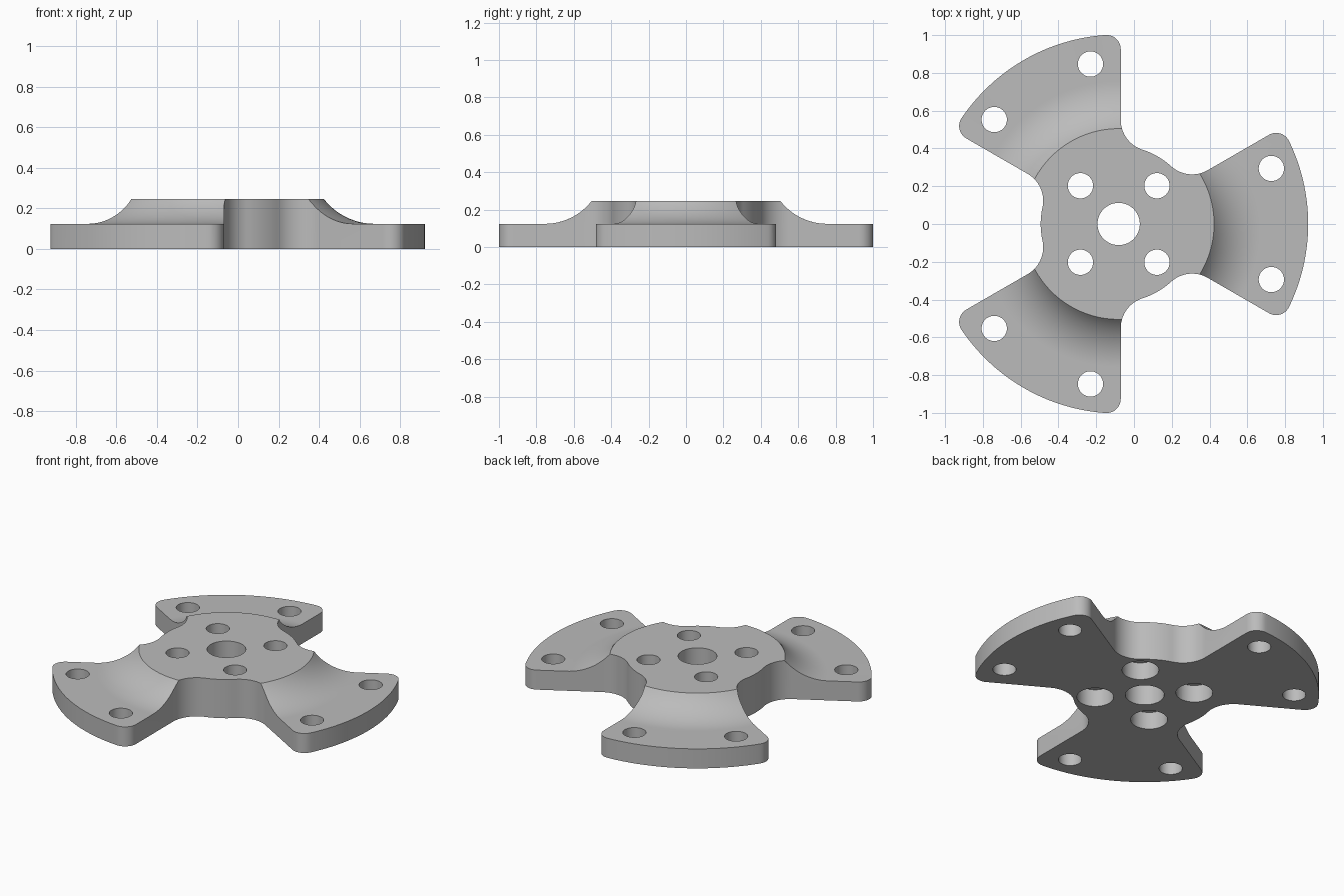
import bpy, bmesh
from math import sin, cos, pi, radians, sqrt, asin, atan2
from mathutils import Vector, Matrix

cube = bpy.data.objects.get("Cube")
if cube:
    bpy.data.objects.remove(cube)

CX = -0.081                    # hub axis sits left of the middle
PLATE, TOP = 0.124, 0.246      # arm and hub heights
R_OUT, R_CORNER = 1.003, 0.075
R_HUB, R_WEB, EDGE = 0.413, 0.165, 0.011
R_STEP, RUN = 0.505, 0.25      # raised hub radius and length of its sweep


def loft(bm, rings):
    """Skin a stack of equal rings and cap both ends."""
    rows = [[bm.verts.new(p) for p in ring] for ring in rings]
    n = len(rows[0])
    for a, b in zip(rows, rows[1:]):
        for i in range(n):
            j = (i + 1) % n
            bm.faces.new((a[i], a[j], b[j], b[i]))
    bm.faces.new(rows[0][::-1])
    bm.faces.new(rows[-1])


def turned(bm, profile, x=0.0, y=0.0, n=48):
    loft(bm, [[(x + r * cos(2 * pi * i / n), y + r * sin(2 * pi * i / n), z)
               for i in range(n)] for r, z in profile])


def make(name, bm):
    mesh = bpy.data.meshes.new(name)
    bmesh.ops.recalc_face_normals(bm, faces=bm.faces)
    bm.to_mesh(mesh)
    bm.free()
    ob = bpy.data.objects.new(name, mesh)
    bpy.context.collection.objects.link(ob)
    return ob


def cut(body, tool, operation):
    tool.hide_render = True
    mod = body.modifiers.new(tool.name, 'BOOLEAN')
    mod.operation, mod.solver, mod.object = operation, 'EXACT', tool
    bpy.context.view_layer.objects.active = body
    bpy.ops.object.modifier_apply(modifier=mod.name)
    bpy.data.objects.remove(tool)


def arc(c, r, a0, a1, n):
    return [Vector((c[0] + r * cos(a0 + (a1 - a0) * i / n),
                    c[1] + r * sin(a0 + (a1 - a0) * i / n))) for i in range(n + 1)]


# Half of one arm, from the arm axis to the middle of the gap
edge_dir = radians(30)
corner = (sqrt((R_OUT - R_CORNER) ** 2 - (R_CORNER - EDGE) ** 2), EDGE - R_CORNER)
web = (sqrt((R_HUB + R_WEB) ** 2 - (EDGE + R_WEB) ** 2), EDGE + R_WEB)
corner_a, web_a = atan2(corner[1], corner[0]), atan2(web[1], web[0])
half = arc((0, 0), R_OUT, -edge_dir, corner_a, 20)
half += arc(corner, R_CORNER, corner_a, pi / 2, 10)[1:]
half += arc(web, R_WEB, -pi / 2, -pi + web_a, 16)
half += arc((0, 0), R_HUB, web_a, edge_dir, 6)[1:]
turn = Matrix.Rotation(edge_dir, 2)
half = [turn @ p for p in half]
arm = [Vector((p.x, -p.y)) for p in half[:0:-1]] + half[:-1]
outline = [Matrix.Rotation(k * 2 * pi / 3, 2) @ p for k in range(3) for p in arm]

# Stepped round body with a concave sweep between hub and arms
rho = (RUN ** 2 + (TOP - PLATE) ** 2) / (2 * (TOP - PLATE))
sweep = asin(RUN / rho)
profile = [(1.2, 0), (1.2, PLATE)]
for i in range(17):
    a = sweep * i / 16
    profile.append((R_STEP + RUN - rho * sin(a), PLATE + rho * (1 - cos(a))))
bm = bmesh.new()
turned(bm, profile, n=144)
body = make("three_arm_hub_plate", bm)

# Trim to the three-armed outline
bm = bmesh.new()
loft(bm, [[(p.x, p.y, z) for p in outline] for z in (-0.2, 0.5)])
cut(body, make("outline_cutter", bm), 'INTERSECT')

# Centre bore, hub bolt holes and arm holes
bolts = [(sx * 0.2025, sy * 0.2025) for sx in (-1, 1) for sy in (-1, 1)]
arm_holes = [(0.86 * cos(radians(k * 120 + s * 20)), 0.86 * sin(radians(k * 120 + s * 20)))
             for k in range(3) for s in (-1, 1)]
bm = bmesh.new()
turned(bm, [(0.112, -0.2), (0.112, 0.5)])
for x, y in bolts + arm_holes:
    turned(bm, [(0.067, -0.2), (0.067, 0.5)], x, y)
cut(body, make("hole_cutter", bm), 'DIFFERENCE')

# Counterbores on the underside
bm = bmesh.new()
for x, y in bolts:
    turned(bm, [(0.106, -0.2), (0.106, 0.11)], x, y)
cut(body, make("counterbore_cutter", bm), 'DIFFERENCE')

# Grey metal and shading
grey = bpy.data.materials.new("plain_grey")
grey.use_nodes = True
colour = (0.5, 0.5, 0.5, 1)
grey.diffuse_color = colour
grey.node_tree.nodes["Principled BSDF"].inputs["Base Color"].default_value = colour
body.data.materials.clear()
body.data.materials.append(grey)
body.data.transform(Matrix.Translation((CX, 0, 0)))
bpy.ops.object.select_all(action='DESELECT')
body.select_set(True)
bpy.context.view_layer.objects.active = body
bpy.ops.object.shade_smooth_by_angle(angle=radians(30))
